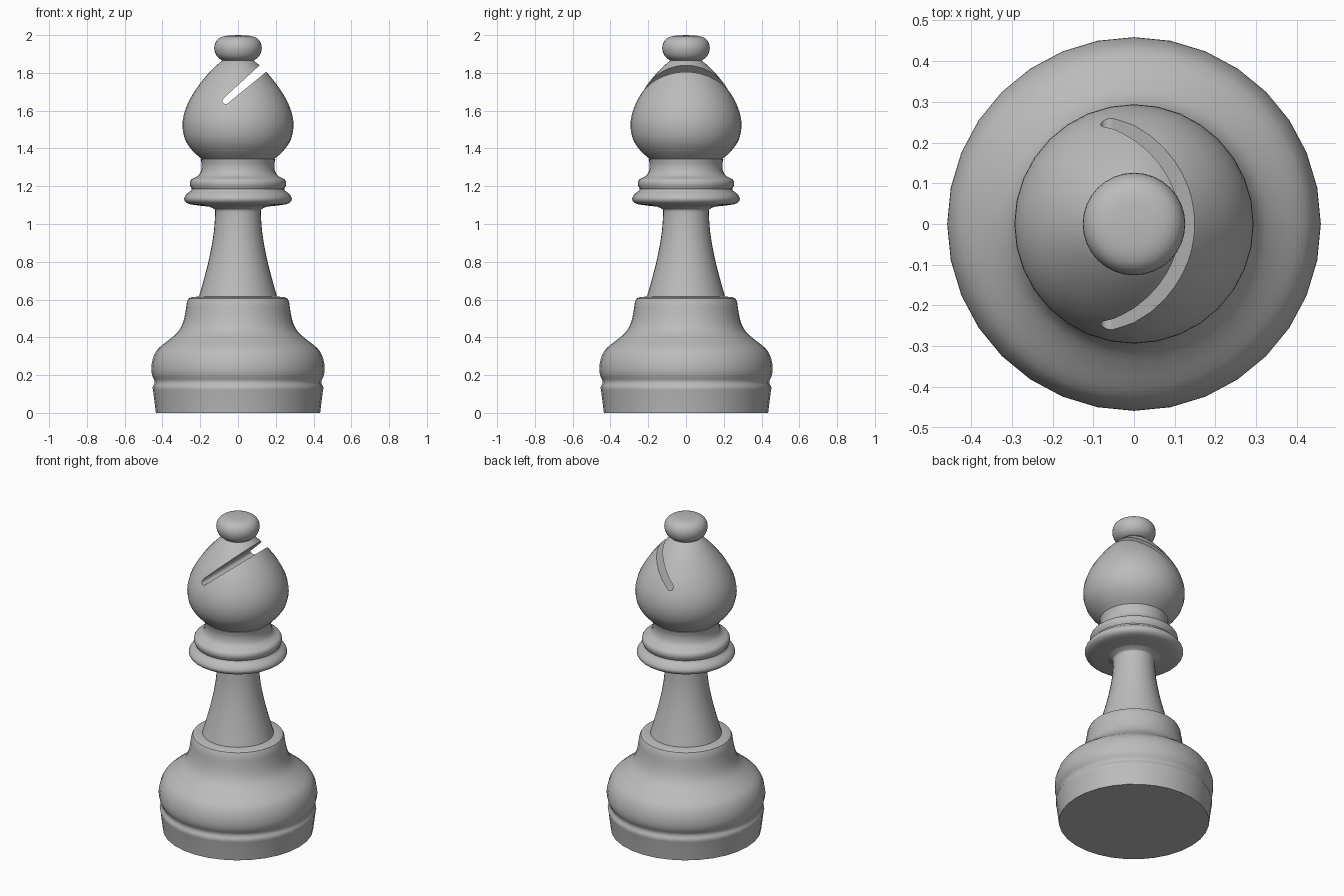
import bpy
import bmesh
import math
from mathutils import Vector

if "Cube" in bpy.data.objects:
    bpy.data.objects.remove(bpy.data.objects["Cube"])

SIDES = 32
grey = bpy.data.materials.new("plain grey")
grey.use_nodes = True
COLOUR = (0.5, 0.5, 0.5, 1)
grey.diffuse_color = COLOUR
grey.node_tree.nodes["Principled BSDF"].inputs["Base Color"].default_value = COLOUR


def curve(points, steps=3):
    """Smooth path through the given (radius, height) points."""
    p = [Vector(q) for q in points]
    p = [2 * p[0] - p[1]] + p + [2 * p[-1] - p[-2]]
    path = []
    for a, b, c, d in zip(p, p[1:], p[2:], p[3:]):
        for i in range(steps):
            t = i / steps
            path.append(0.5 * (2 * b + (c - a) * t + (2 * a - 5 * b + 4 * c - d) * t * t
                               + (3 * b - a - 3 * c + d) * t ** 3))
    return path + [p[-2]]


def add_object(name, bm):
    bmesh.ops.recalc_face_normals(bm, faces=bm.faces)
    mesh = bpy.data.meshes.new(name)
    bm.to_mesh(mesh)
    bm.free()
    mesh.materials.append(grey)
    obj = bpy.data.objects.new(name, mesh)
    bpy.context.collection.objects.link(obj)
    return obj


def lathe(name, *sections):
    """Turn the joined profile sections around z, closed on the axis."""
    path = [Vector(q) for s in sections for q in s]
    path = [Vector((0, path[0].y))] + path + [Vector((0, path[-1].y))]
    bm = bmesh.new()
    verts = [bm.verts.new((r, 0, z)) for r, z in path]
    edges = [bm.edges.new(pair) for pair in zip(verts, verts[1:])]
    bmesh.ops.spin(bm, geom=verts + edges, cent=(0, 0, 0), axis=(0, 0, 1),
                   angle=math.tau, steps=SIDES, use_merge=False)
    bmesh.ops.remove_doubles(bm, verts=bm.verts, dist=0.0005)
    return add_object(name, bm)


def smooth(obj, angle=40):
    bpy.ops.object.select_all(action="DESELECT")
    obj.select_set(True)
    bpy.context.view_layer.objects.active = obj
    bpy.ops.object.shade_smooth_by_angle(angle=math.radians(angle))


# Base: footing band, groove, bulge and shoulder
base = lathe("base",
             [(0.435, 0), (0.45, 0.12)],
             curve([(0.453, 0.135), (0.441, 0.165), (0.455, 0.2), (0.459, 0.24), (0.45, 0.29),
                    (0.423, 0.34), (0.355, 0.395), (0.31, 0.44), (0.285, 0.5), (0.27, 0.59)]),
             [(0.262, 0.606), (0.24, 0.614), (0.2, 0.616)])

# Stem: tapered and flaring into the collar
stem = lathe("stem", curve([(0.208, 0.612), (0.18, 0.71), (0.15, 0.83), (0.129, 0.95),
                            (0.121, 1.06), (0.128, 1.08), (0.16, 1.095)]))

# Collar: wide ring, smaller ring, then the neck
collar = lathe("collar",
               curve([(0.13, 1.09), (0.21, 1.098), (0.265, 1.108), (0.285, 1.13), (0.275, 1.155),
                      (0.247, 1.178)]),
               curve([(0.245, 1.185), (0.255, 1.21), (0.248, 1.235), (0.215, 1.253),
                      (0.198, 1.275), (0.192, 1.31), (0.198, 1.344)]))

# Head: onion-shaped body
head = lathe("head", curve([(0.19, 1.342), (0.24, 1.387), (0.279, 1.445), (0.294, 1.52),
                            (0.281, 1.6), (0.241, 1.685), (0.18, 1.77), (0.12, 1.835),
                            (0.075, 1.87)]))

# Slanted slot with a rounded inner end, cut through the head
length, depth = 0.6, 0.5
radius, mouth = 0.017, 0.035
outline = [(-radius * math.sin(a), radius * math.cos(a))
           for a in (math.pi * i / 8 for i in range(9))]
outline += [(length, -mouth), (length, mouth)]
slant = math.radians(41)
bm = bmesh.new()
ring = [bm.verts.new((-0.065 + u * math.cos(slant) - v * math.sin(slant), -depth,
                      1.652 + u * math.sin(slant) + v * math.cos(slant))) for u, v in outline]
face = bm.faces.new(ring)
extruded = bmesh.ops.extrude_face_region(bm, geom=[face])["geom"]
bmesh.ops.translate(bm, vec=(0, 2 * depth, 0),
                    verts=[g for g in extruded if isinstance(g, bmesh.types.BMVert)])
cutter = add_object("slot_cutter", bm)

cut = head.modifiers.new("slot", "BOOLEAN")
cut.operation = "DIFFERENCE"
cut.solver = "EXACT"
cut.object = cutter
bpy.context.view_layer.objects.active = head
bpy.ops.object.modifier_apply(modifier=cut.name)
bpy.data.objects.remove(cutter)

# Finial: flattened ball on top
finial = lathe("finial", curve([(0.085, 1.866), (0.113, 1.89), (0.126, 1.932), (0.113, 1.972),
                                (0.075, 1.994), (0.001, 2.0)]))

for part in (base, stem, collar, head, finial):
    smooth(part)
